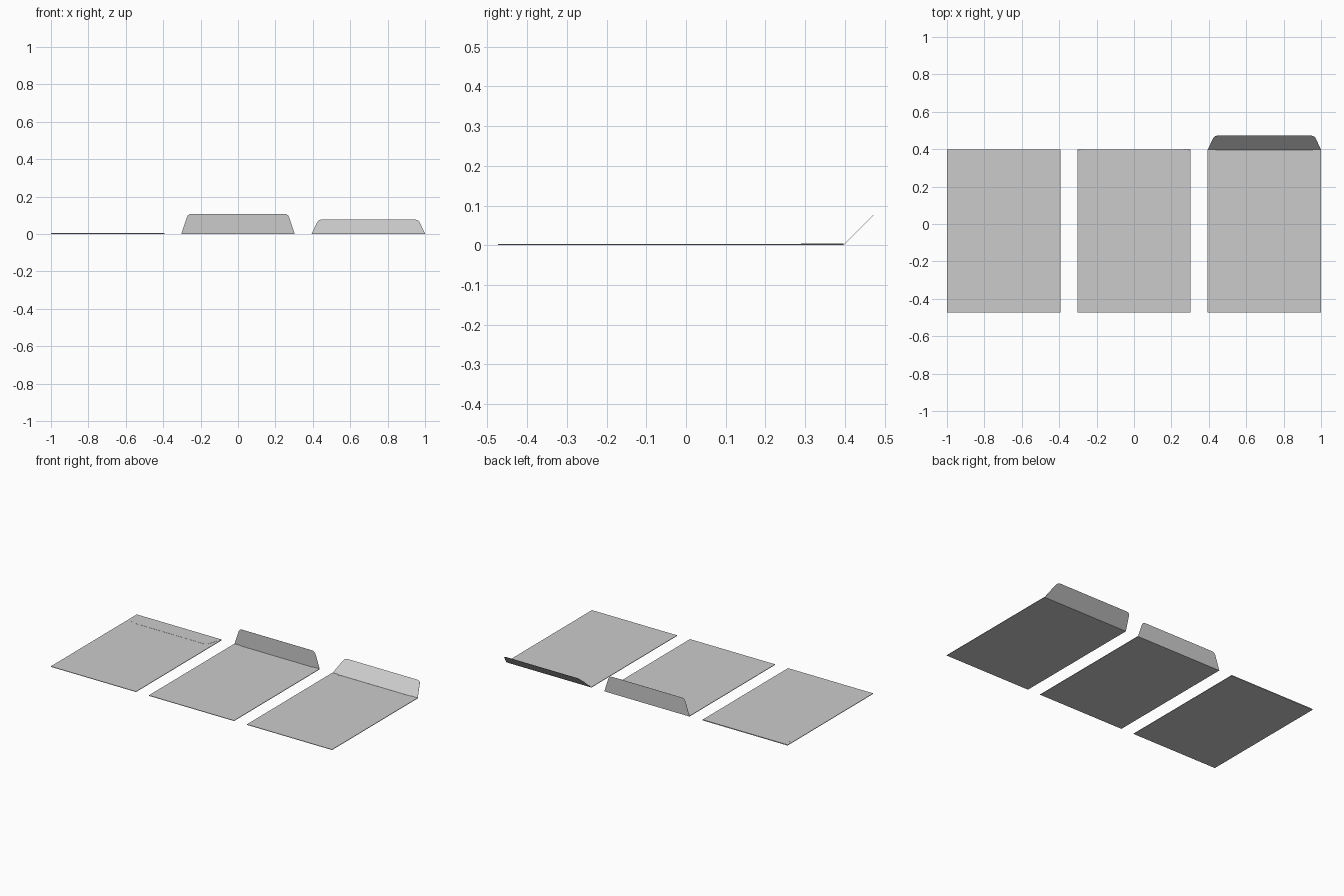
import bpy, bmesh, math
from mathutils import Matrix, Vector

if "Cube" in bpy.data.objects:
    bpy.data.objects.remove(bpy.data.objects["Cube"])

W, BOTTOM, FOLD, FLAP = 0.303, -0.473, 0.397, 0.107   # half width, y ends, flap length
PAPER = 0.0008


def sheet(name, outline, matrix):
    """Extrude a flat outline into a thin sheet of paper."""
    bm = bmesh.new()
    face = bm.faces.new([bm.verts.new((x, y, 0)) for x, y in outline])
    ext = bmesh.ops.extrude_face_region(bm, geom=[face])
    top = [v for v in ext["geom"] if isinstance(v, bmesh.types.BMVert)]
    bmesh.ops.translate(bm, verts=top, vec=(0, 0, PAPER))
    bmesh.ops.recalc_face_normals(bm, faces=bm.faces)
    bm.transform(matrix)
    mesh = bpy.data.meshes.new(name)
    bm.to_mesh(mesh)
    bm.free()
    ob = bpy.data.objects.new(name, mesh)
    bpy.context.collection.objects.link(ob)
    return ob


def mirrored(right):
    """Complete a right-hand outline with its left-hand mirror image."""
    return right + [(-x, y) for x, y in reversed(right)]


def arc(p0, p1, p2, n=6):
    """Rounded corner between p0 and p2 around control point p1."""
    a, b, c = Vector(p0), Vector(p1), Vector(p2)
    return [tuple(a * (1 - t)**2 + b * 2 * t * (1 - t) + c * t * t)
            for t in (i / n for i in range(n + 1))]


back = mirrored([(W, BOTTOM), (W, FOLD)])
# Front panel with a shallow throat cut under the flap
front = mirrored([(W, BOTTOM), (W, FOLD), (0.26, FOLD)]
                 + arc((0.252, 0.38), (0.243, 0.362), (0.22, 0.362)))
# Tapered flap with rounded corners, hinged on its y = 0 edge
flap = mirrored([(W, 0)] + arc((0.275, 0.085), (0.268, FLAP), (0.248, FLAP)))

for label, x, angle, hinge_z in (("closed", -0.697, 180, 0.0052),
                                 ("upright", 0, 90, 0.0005),
                                 ("open", 0.697, 45, 0.0005)):
    at = Matrix.Translation((x, 0, 0))
    sheet(label + "_envelope_back", back, at)
    sheet(label + "_envelope_front", front, at @ Matrix.Translation((0, 0, 0.0024)))
    # Glued seams along both sides and the bottom
    for side in (-1, 1):
        seam = [(side * W, BOTTOM), (side * W, FOLD),
                (side * (W - 0.002), FOLD), (side * (W - 0.002), BOTTOM)]
        sheet(label + "_side_seam", seam,
              at @ Matrix.Diagonal((1, 1, 3.5, 1)))
    sheet(label + "_bottom_seam",
          mirrored([(W, BOTTOM), (W, BOTTOM + 0.002)]),
          at @ Matrix.Diagonal((1, 1, 3.5, 1)))
    # Flap swung about the fold
    sheet(label + "_flap", flap,
          at @ Matrix.Translation((0, FOLD, hinge_z))
          @ Matrix.Rotation(math.radians(angle), 4, 'X'))
    if angle == 180:   # crease joining the folded flap to the back
        sheet("closed_crease", mirrored([(W, FOLD - 0.001), (W, FOLD)]),
              at @ Matrix.Diagonal((1, 1, 6.5, 1)))
